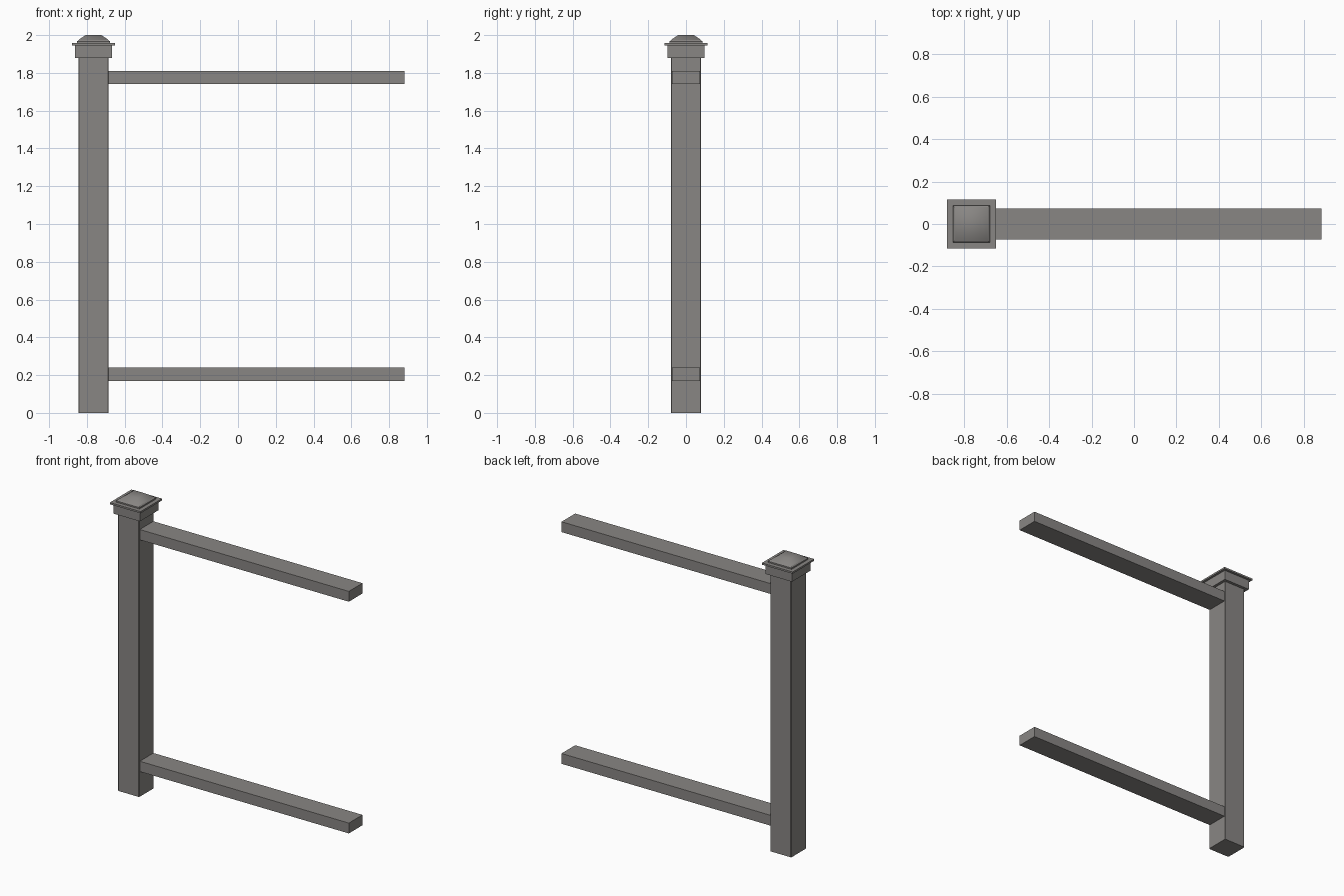
import bpy, bmesh

if "Cube" in bpy.data.objects:
    bpy.data.objects.remove(bpy.data.objects["Cube"])

POST_X = -0.765

# Dark warm grey for all parts
mat = bpy.data.materials.new("dark_grey")
mat.diffuse_color = (0.25, 0.24, 0.23, 1)
mat.use_nodes = True
mat.node_tree.nodes["Principled BSDF"].inputs["Base Color"].default_value = mat.diffuse_color


def square_loft(name, profile, cx):
    """Loft square rings from (half_width, z) pairs and cap both ends."""
    bm = bmesh.new()
    rings = [[bm.verts.new((cx + sx * h, sy * h, z))
              for sx, sy in ((-1, -1), (1, -1), (1, 1), (-1, 1))]
             for h, z in profile]
    for a, b in zip(rings, rings[1:]):
        for i in range(4):
            j = (i + 1) % 4
            bm.faces.new((a[i], a[j], b[j], b[i]))
    bm.faces.new(rings[0][::-1])
    bm.faces.new(rings[-1])
    return finish(name, bm)


def box(name, x0, x1, half_y, z0, z1):
    bm = bmesh.new()
    bmesh.ops.create_cube(bm, size=1)
    for v in bm.verts:
        v.co = (x1 if v.co.x > 0 else x0,
                half_y if v.co.y > 0 else -half_y,
                z1 if v.co.z > 0 else z0)
    return finish(name, bm)


def finish(name, bm):
    bmesh.ops.recalc_face_normals(bm, faces=bm.faces)
    mesh = bpy.data.meshes.new(name)
    bm.to_mesh(mesh)
    bm.free()
    mesh.materials.append(mat)
    obj = bpy.data.objects.new(name, mesh)
    bpy.context.collection.objects.link(obj)
    return obj


# Post with slightly eased vertical corners
post = box("post", POST_X - 0.08, POST_X + 0.08, 0.08, 0, 1.89)
bm = bmesh.new()
bm.from_mesh(post.data)
upright = [e for e in bm.edges if abs(e.verts[0].co.z - e.verts[1].co.z) > 1]
bmesh.ops.bevel(bm, geom=upright, offset=0.004, segments=1, affect='EDGES')
bm.to_mesh(post.data)
bm.free()

# Stepped cap: collar, overhanging flange and lip
square_loft("post_cap", [(0.099, 1.88), (0.099, 1.945), (0.115, 1.945),
                         (0.115, 1.957), (0.088, 1.957), (0.088, 1.966),
                         (0.08, 1.973)], POST_X)

# Softly shaded sloped top
top = square_loft("cap_top", [(0.08, 1.973), (0.07, 1.981), (0.042, 2.0)], POST_X)
for p in top.data.polygons:
    p.use_smooth = p.normal.z > 0

# Horizontal rails
for name, z in (("lower_rail", 0.17), ("upper_rail", 1.74)):
    box(name, POST_X + 0.078, 0.882, 0.073, z, z + 0.07)
